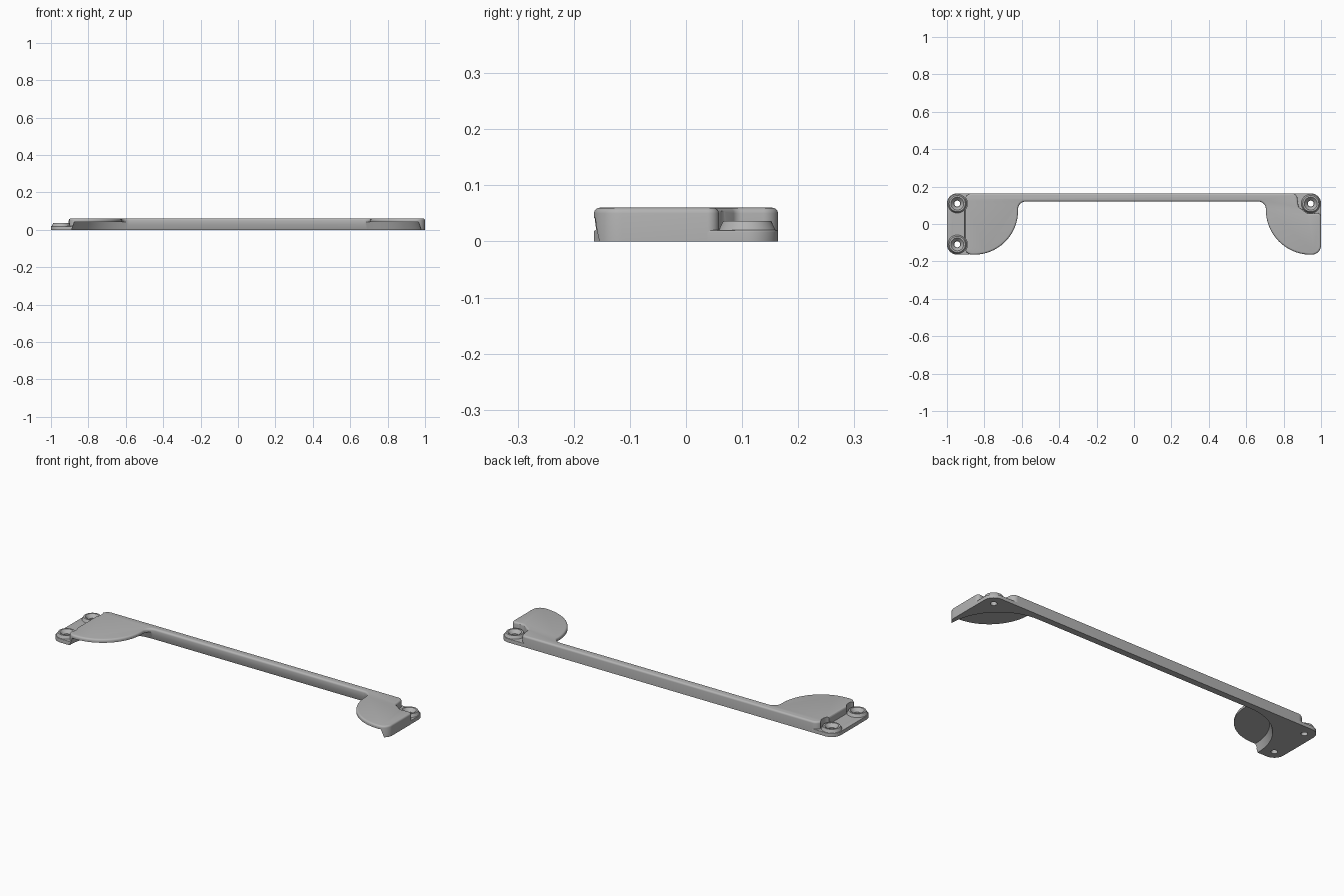
import bpy, bmesh, math
from mathutils import Vector

if "Cube" in bpy.data.objects:
    bpy.data.objects.remove(bpy.data.objects["Cube"])

grey = bpy.data.materials.new("plain_grey")
grey.use_nodes = True
COLOUR = (0.45, 0.45, 0.45, 1)
grey.diffuse_color = COLOUR
grey.node_tree.nodes["Principled BSDF"].inputs["Base Color"].default_value = COLOUR

Y = 0.164        # half depth
TOP = 0.06       # raised height
PAD = 0.02       # mounting pad height
UNDER = 0.042    # underside of the wings


def rounded(corners, steps=14):
    """Outline from (x, y, radius) corners."""
    out = []
    for i, (x, y, r) in enumerate(corners):
        p = Vector((x, y))
        if r == 0:
            out.append(p)
            continue
        a = (Vector(corners[i - 1][:2]) - p).normalized()
        b = (Vector(corners[(i + 1) % len(corners)][:2]) - p).normalized()
        half = math.acos(max(-1, min(1, a.dot(b)))) / 2
        c = p + (a + b).normalized() * r / math.sin(half)
        s = p + a * r / math.tan(half) - c
        e = p + b * r / math.tan(half) - c
        start = math.atan2(s.y, s.x)
        turn = math.atan2(s.x * e.y - s.y * e.x, s.dot(e))
        n = steps * 2 if r > 0.1 else steps
        for k in range(n + 1):
            t = start + turn * k / n
            out.append(c + Vector((math.cos(t), math.sin(t))) * r)
    return out


def add_object(name, bm):
    bmesh.ops.recalc_face_normals(bm, faces=bm.faces)
    mesh = bpy.data.meshes.new(name)
    bm.to_mesh(mesh)
    bm.free()
    ob = bpy.data.objects.new(name, mesh)
    bpy.context.collection.objects.link(ob)
    mesh.materials.append(grey)
    return ob


def prism(name, points, push, bevel=0.0):
    """Extrude a closed 3D outline, optionally rounding the far rim."""
    bm = bmesh.new()
    face = bm.faces.new([bm.verts.new(p) for p in points])
    ext = bmesh.ops.extrude_face_region(bm, geom=[face], use_keep_orig=True)
    moved = [v for v in ext["geom"] if isinstance(v, bmesh.types.BMVert)]
    bmesh.ops.translate(bm, verts=moved, vec=push)
    if bevel:
        cap = next(f for f in ext["geom"] if isinstance(f, bmesh.types.BMFace))
        bmesh.ops.recalc_face_normals(bm, faces=bm.faces)
        bmesh.ops.bevel(bm, geom=list(cap.edges), offset=bevel, segments=4,
                        profile=0.5, affect='EDGES', clamp_overlap=False)
    return add_object(name, bm)


def slab(name, corners, height, bevel):
    return prism(name, [(p.x, p.y, 0) for p in rounded(corners)], (0, 0, height), bevel)


def frustum(name, x, y, z0, z1, r0, r1, sides=48):
    bm = bmesh.new()
    bmesh.ops.create_cone(bm, cap_ends=True, segments=sides, radius1=r0,
                          radius2=r1, depth=z1 - z0)
    bmesh.ops.translate(bm, verts=bm.verts, vec=(x, y, (z0 + z1) / 2))
    return add_object(name, bm)


def cut(ob, cutters):
    for c in cutters:
        m = ob.modifiers.new("cut", 'BOOLEAN')
        m.operation, m.solver, m.object = 'DIFFERENCE', 'EXACT', c
        with bpy.context.temp_override(object=ob, active_object=ob):
            bpy.ops.object.modifier_apply(modifier=m.name)


# Raised body: two wings joined by a slim rail
body = slab("rail_and_wings", [
    (-0.905, Y, 0.04), (-0.905, -Y, 0.04),
    (-0.62, -Y, 0.235), (-0.62, 0.12, 0.04),
    (0.705, 0.12, 0.04), (0.705, -Y, 0.24),
    (1, -Y, 0.05), (1, 0.06, 0.02),
    (0.93, 0.055, 0.02), (0.88, 0.09, 0.02), (0.87, Y, 0.03)], TOP, 0.01)

# Low mounting pads at each end
right_pad = slab("right_pad", [
    (-1, Y, 0.055), (-1, -Y, 0.055), (-0.84, -Y, 0), (-0.84, Y, 0)], PAD, 0.003)
left_pad = slab("left_pad", [
    (1, Y, 0.055), (0.84, Y, 0), (0.84, 0, 0), (1, 0, 0)], PAD, 0.003)

# Scooped hollows below the wings, continuing along the rail front
scoops = [frustum("scoop_cutter", x, -0.16, -0.01, UNDER, 0.293, 0.275, 128)
          for x in (-0.60, 0.69)]
scoops.append(prism("rail_cutter", [
    (-0.6, 0, -0.01), (-0.6, 0.133, -0.01), (-0.6, 0.115, UNDER), (-0.6, 0, UNDER)],
    (1.29, 0, 0)))

# Screw bosses with countersunk holes
bosses, drills, clearances = [], [], []
for label, x, y in (("right_back", -0.945, 0.109), ("right_front", -0.945, -0.109),
                    ("left_back", 0.945, 0.109)):
    bosses.append(frustum(label + "_boss", x, y, 0.015, 0.036, 0.053, 0.043))
    drills.append(frustum("hole_cutter", x, y, -0.01, 0.05, 0.016, 0.016))
    drills.append(frustum("sink_cutter", x, y, 0.018, 0.038, 0.018, 0.036))
    clearances.append(frustum("clearance_cutter", x, y, PAD, 0.08, 0.054, 0.054))

cut(body, scoops + clearances)
cut(right_pad, scoops[:1] + drills)
cut(left_pad, scoops[1:2] + drills)
for i, boss in enumerate(bosses):
    cut(boss, drills[2 * i:2 * i + 2])
for cutter in scoops + drills + clearances:
    bpy.data.objects.remove(cutter)

# Smooth curves, crisp edges
bpy.ops.object.select_all(action='DESELECT')
for ob in [body, right_pad, left_pad] + bosses:
    ob.select_set(True)
bpy.context.view_layer.objects.active = body
bpy.ops.object.shade_smooth_by_angle(angle=math.radians(30))
